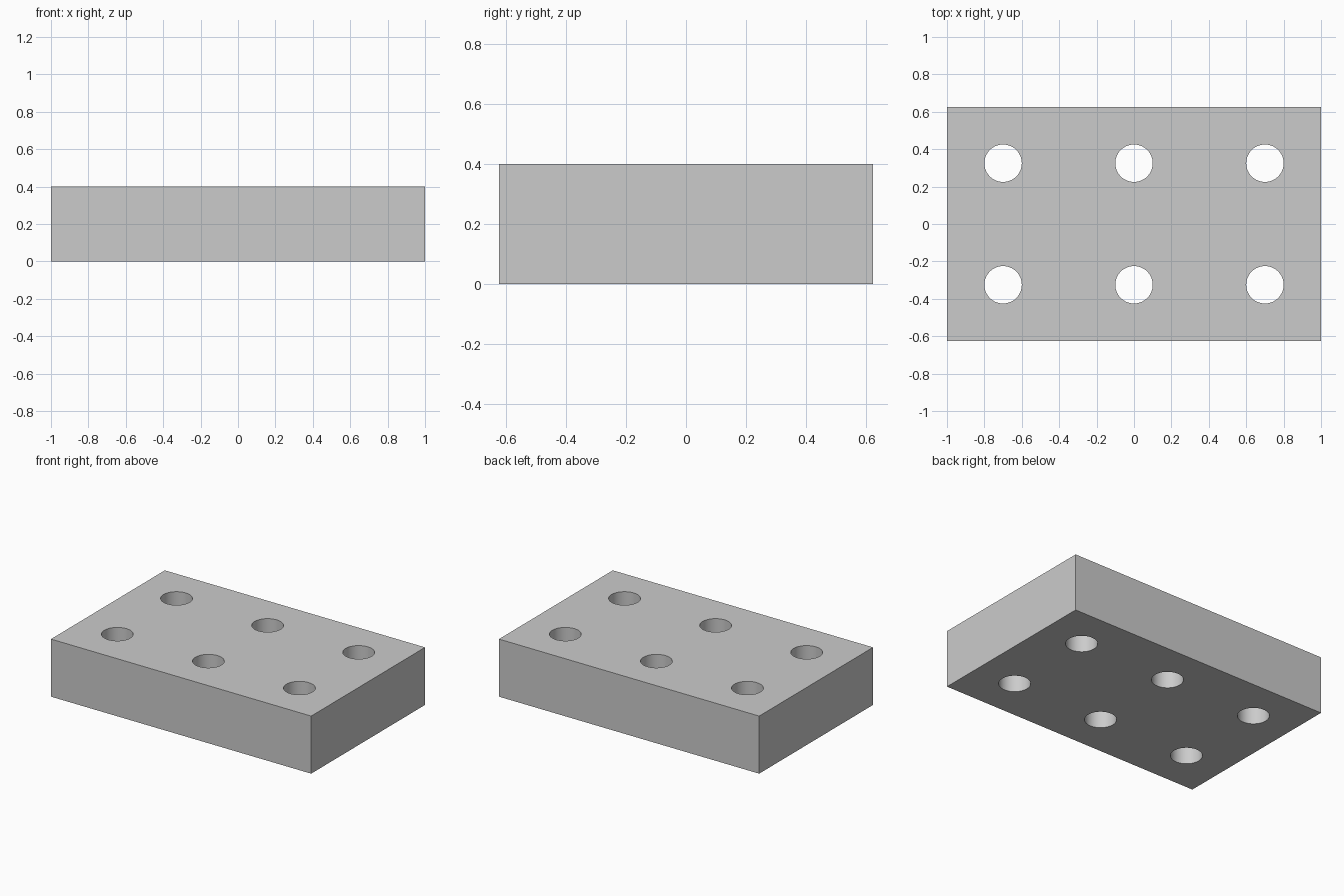
import bpy
import bmesh
from mathutils import Matrix

if "Cube" in bpy.data.objects:
    bpy.data.objects.remove(bpy.data.objects["Cube"])

LENGTH, WIDTH, HEIGHT = 2.0, 1.25, 0.4
HOLE_RADIUS = 0.1
HOLE_X = (-0.7, 0.0, 0.7)
HOLE_Y = (-0.325, 0.325)


def make_object(name, bm):
    mesh = bpy.data.meshes.new(name)
    bm.to_mesh(mesh)
    bm.free()
    obj = bpy.data.objects.new(name, mesh)
    bpy.context.collection.objects.link(obj)
    return obj


# Rectangular block standing on the ground
bm = bmesh.new()
bmesh.ops.create_cube(bm, size=1.0, matrix=Matrix.Translation((0, 0, HEIGHT / 2))
                      @ Matrix.Diagonal((LENGTH, WIDTH, HEIGHT, 1)))
block = make_object("drilled_block", bm)

# Six vertical drills in a 3 x 2 grid
bm = bmesh.new()
for x in HOLE_X:
    for y in HOLE_Y:
        bmesh.ops.create_cone(bm, cap_ends=True, segments=64,
                              radius1=HOLE_RADIUS, radius2=HOLE_RADIUS, depth=HEIGHT * 2,
                              matrix=Matrix.Translation((x, y, HEIGHT / 2)))
drills = make_object("hole_cutter", bm)
drills.hide_render = True

# Cut the through holes
cut = block.modifiers.new("through_holes", 'BOOLEAN')
cut.operation = 'DIFFERENCE'
cut.solver = 'EXACT'
cut.object = drills
bpy.context.view_layer.objects.active = block
block.select_set(True)
bpy.ops.object.modifier_apply(modifier=cut.name)
bpy.data.objects.remove(drills)

# Smooth hole walls, crisp edges
bpy.ops.object.shade_smooth_by_angle()
